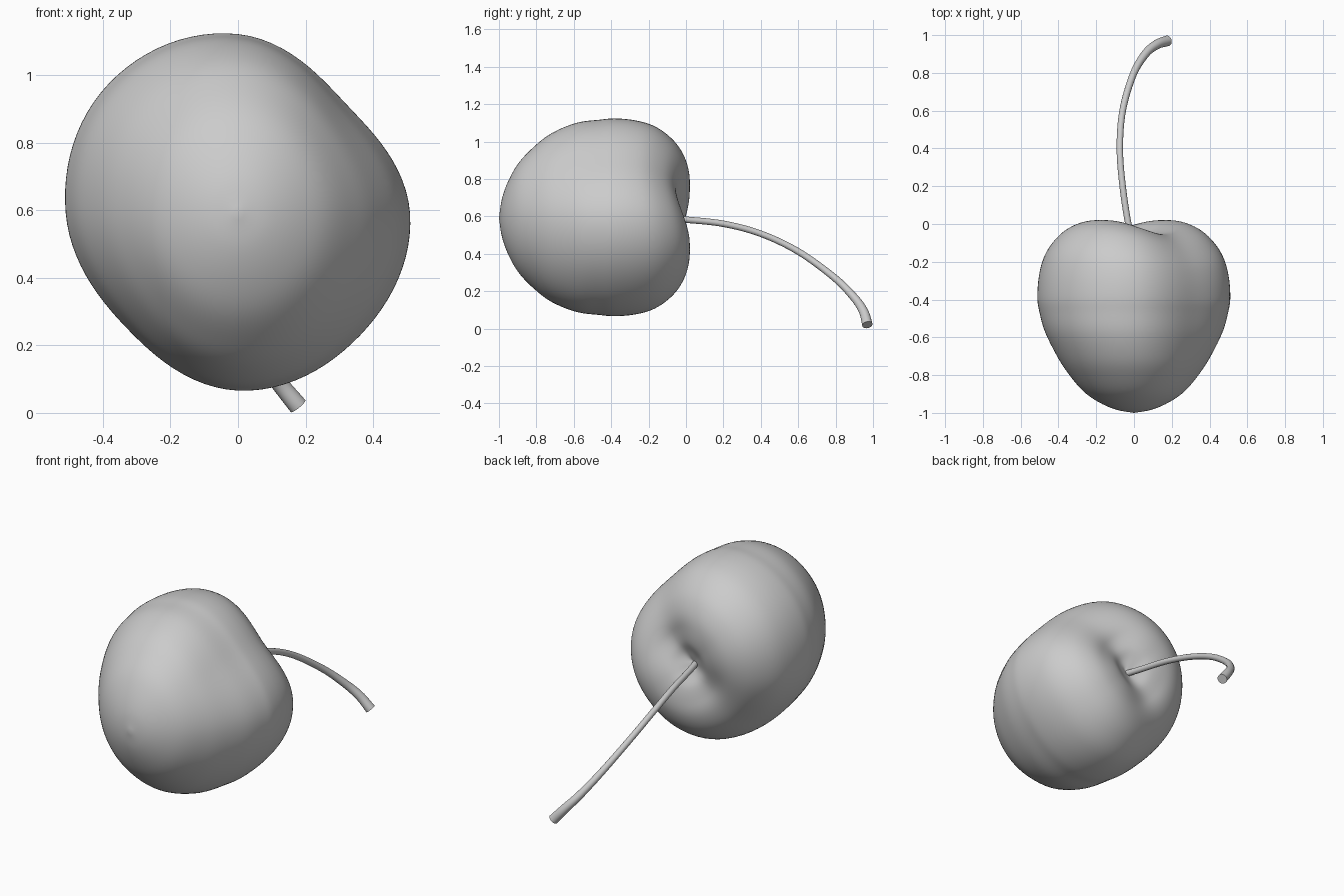
import bpy, math
from mathutils import Vector

if "Cube" in bpy.data.objects:
    bpy.data.objects.remove(bpy.data.objects["Cube"])


def catmull(pts, steps):
    """Smooth curve through the given points."""
    p = [Vector(q) for q in pts]
    p = [2 * p[0] - p[1]] + p + [2 * p[-1] - p[-2]]
    out = []
    for i in range(1, len(p) - 2):
        a, b, c, d = p[i - 1:i + 3]
        for k in range(steps):
            t = k / steps
            out.append(0.5 * (2 * b + (c - a) * t + (2 * a - 5 * b + 4 * c - d) * t * t
                              + (3 * b - a - 3 * c + d) * t ** 3))
    return out + [p[-2]]


def smooth(lo, hi, x):
    t = min(1, max(0, (x - lo) / (hi - lo)))
    return t * t * (3 - 2 * t)


def make_object(name, verts, faces):
    me = bpy.data.meshes.new(name)
    me.from_pydata(verts, [], faces)
    ob = bpy.data.objects.new(name, me)
    bpy.context.collection.objects.link(ob)
    return ob


# Cherry flesh: profile (radius, y) swept around the y axis, with a groove on one diagonal
profile = [(0, -1), (.1, -.983), (.195, -.945), (.28, -.89), (.355, -.81), (.42, -.715),
           (.478, -.58), (.502, -.46), (.51, -.38), (.502, -.27), (.478, -.17), (.434, -.09),
           (.37, -.025), (.29, .013), (.21, .02), (.13, .002), (.06, -.04), (0, -.07)]
section = [.509, .454, .529, .541, .51, .474, .526, .512]   # radius every 45 degrees
N = 96
ring = catmull([(r, 0, 0) for r in [section[-1]] + section + section[:2]], N // 8)
ring = [v.x for v in ring[N // 8:N // 8 + N]]
rows = catmull([(r, y, 0) for r, y in profile], 5)[1:-1]

verts, faces = [], []
for row in rows:
    rho, y = row.x, row.y
    blend = smooth(-1.1, -.5, y)                  # rounder at the tip, uneven further back
    pinch = 1 - smooth(-.8, -.4, y)               # tip is narrower across x than z
    for j in range(N):
        a = 2 * math.pi * j / N
        r = rho * (1 + (ring[j] / .51 - 1) * blend - .06 * pinch * math.cos(2 * a))
        c = math.cos(a - math.pi / 4)
        groove = abs(c) ** 2.6 * (.075 if c > 0 else .06)
        shoulder = smooth(-.5, .0, y) * smooth(-.03, .22, rho)
        verts.append((r * math.cos(a), y - groove * shoulder, .592 + r * math.sin(a)))
for i in range(len(rows) - 1):
    for j in range(N):
        k = (j + 1) % N
        faces.append((i * N + j, i * N + k, (i + 1) * N + k, (i + 1) * N + j))
tip, pit = len(verts), len(verts) + 1
verts += [(0, -1, .592), (0, -.07, .592)]
last = (len(rows) - 1) * N
for j in range(N):
    k = (j + 1) % N
    faces += [(tip, k, j), (pit, last + j, last + k)]
flesh = make_object("cherry_flesh", verts, faces)

# Stem: tube along a drooping path, flaring towards its cut end
path = [(0, -.12, .59), (-.03, 0, .582), (-.06, .2, .56), (-.075, .4, .507), (-.06, .6, .412),
        (-.005, .79, .275), (.06, .90, .165), (.12, .95, .09), (.178, .97, .02)]
radii = [.017, .017, .017, .017, .0175, .019, .022, .025, .028]
centers = catmull(path, 8)
widths = [v.x for v in catmull([(r, 0, 0) for r in radii], 8)]
M = 20
sv, sf = [], []
for i, p in enumerate(centers):
    d = (centers[min(i + 1, len(centers) - 1)] - centers[max(i - 1, 0)]).normalized()
    u = d.cross(Vector((1, 0, .3))).normalized()
    w = d.cross(u)
    for j in range(M):
        a = 2 * math.pi * j / M
        sv.append(p + (u * math.cos(a) + w * math.sin(a)) * widths[i])
for i in range(len(centers) - 1):
    for j in range(M):
        k = (j + 1) % M
        sf.append((i * M + j, i * M + k, (i + 1) * M + k, (i + 1) * M + j))
sf.append(tuple(reversed(range(M))))
sf.append(tuple(range(len(sv) - M, len(sv))))
stem = make_object("stem", sv, sf)

# Smooth shading, keeping the stem's cut edge crisp
for ob in (flesh, stem):
    bpy.ops.object.select_all(action='DESELECT')
    ob.select_set(True)
    bpy.context.view_layer.objects.active = ob
    bpy.ops.object.mode_set(mode='EDIT')
    bpy.ops.mesh.select_all(action='SELECT')
    bpy.ops.mesh.normals_make_consistent(inside=False)
    bpy.ops.object.mode_set(mode='OBJECT')
    bpy.ops.object.shade_smooth_by_angle(angle=math.radians(45))
